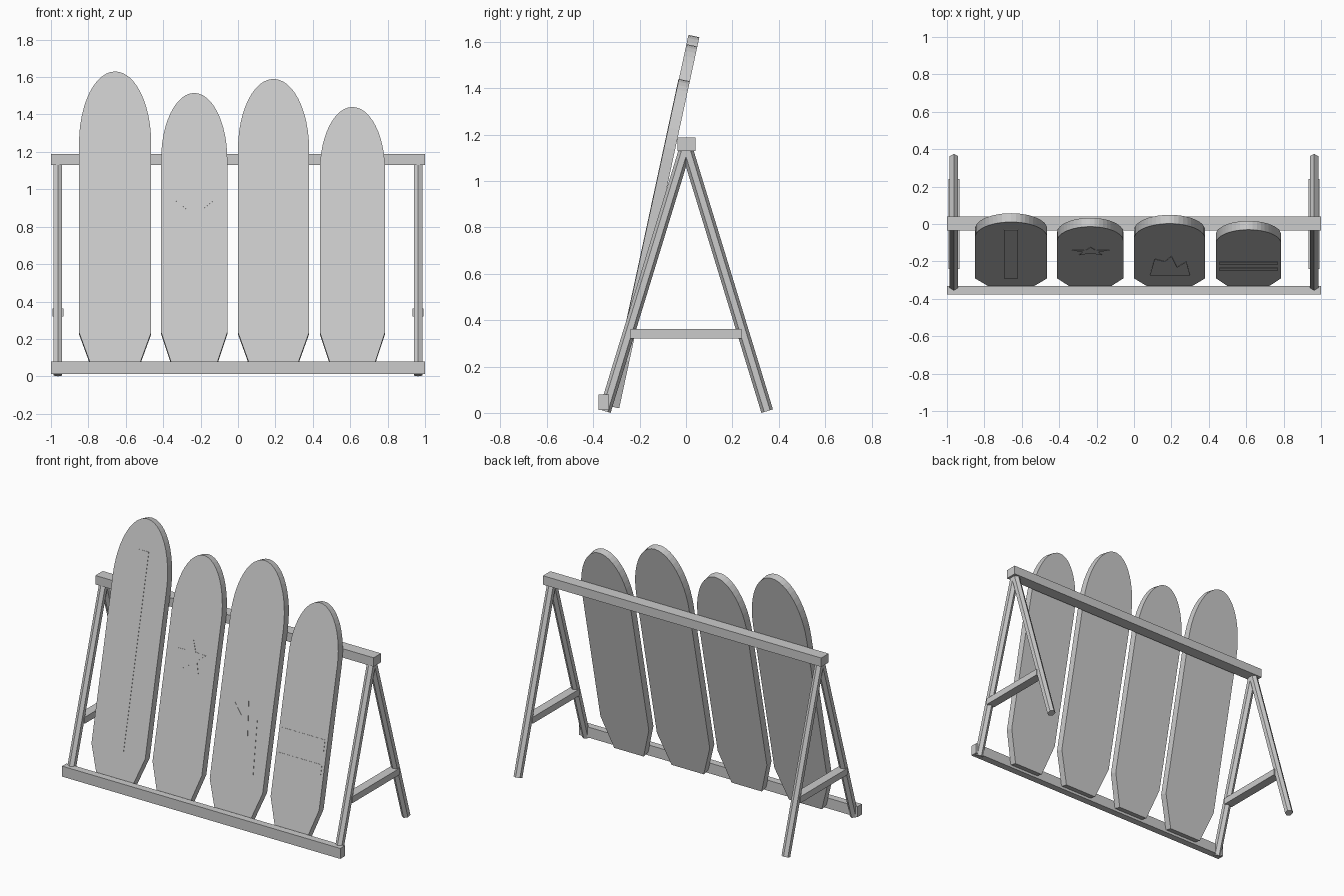
import bpy, bmesh, math
from mathutils import Vector

if "Cube" in bpy.data.objects:
    bpy.data.objects.remove(bpy.data.objects["Cube"])

grey = bpy.data.materials.new("light grey")
grey.diffuse_color = (0.6, 0.6, 0.6, 1)
grey.use_nodes = True
grey.node_tree.nodes["Principled BSDF"].inputs["Base Color"].default_value = grey.diffuse_color


def make_object(name, bm):
    bmesh.ops.recalc_face_normals(bm, faces=bm.faces)
    mesh = bpy.data.meshes.new(name)
    bm.to_mesh(mesh)
    bm.free()
    mesh.materials.append(grey)
    ob = bpy.data.objects.new(name, mesh)
    bpy.context.collection.objects.link(ob)
    return ob


def box(name, lo, hi):
    bm = bmesh.new()
    bmesh.ops.create_cube(bm, size=1)
    for v in bm.verts:
        v.co = Vector([(l + h) / 2 + c * (h - l) for l, h, c in zip(lo, hi, v.co)])
    return make_object(name, bm)


def hex_post(name, a, b, r):
    """Six-sided post from a to b, with corners toward front and back."""
    a, b = Vector(a), Vector(b)
    axis = (b - a).normalized()
    side = Vector((1, 0, 0))
    depth = axis.cross(side)
    bm = bmesh.new()
    rings = [[bm.verts.new(p + r * (math.sin(k * math.pi / 3) * side
                                    + math.cos(k * math.pi / 3) * depth))
              for k in range(6)] for p in (a, b)]
    for k in range(6):
        j = (k + 1) % 6
        bm.faces.new((rings[0][k], rings[0][j], rings[1][j], rings[1][k]))
    bm.faces.new(rings[0])
    bm.faces.new(rings[1])
    return make_object(name, bm)


# Leaning plane shared by all boards and their painted details
SLOPE = 0.216
TILT = math.atan(SLOPE)
BACK = Vector((0, math.cos(TILT), -math.sin(TILT)))
BOTTOM = 0.03


def leaning_plate(name, outline, near, far):
    """Extrude an (x, z) outline lying on the leaning plane."""
    bm = bmesh.new()
    base = [Vector((x, -0.335 + SLOPE * (z - BOTTOM), z)) for x, z in outline]
    rings = [[bm.verts.new(p + BACK * d) for p in base] for d in (near, far)]
    n = len(base)
    for k in range(n):
        j = (k + 1) % n
        bm.faces.new((rings[0][k], rings[0][j], rings[1][j], rings[1][k]))
    bm.faces.new(rings[0])
    bm.faces.new(rings[1])
    return make_object(name, bm)


def detail(name, outline):
    return leaning_plate(name, outline, -0.002, 0.001)


def rect(x0, x1, z0, z1):
    return [(x0, z0), (x1, z0), (x1, z1), (x0, z1)]


# Rails
box("top_rail", (-1, -0.036, 1.13), (1, 0.04, 1.188))
box("bottom_rail", (-1, -0.378, 0.012), (1, -0.332, 0.08))

# A-shaped end frames
for sx, side in ((-1, "left"), (1, "right")):
    x = sx * 0.963
    for sy, end in ((-1, "front"), (1, "back")):
        hex_post(f"{side}_{end}_leg", (x, sy * 0.35, 0.0076), (x, 0, 1.15), 0.026)
    box(f"{side}_crossbar", (x - 0.029, -0.24, 0.32), (x + 0.029, 0.24, 0.362))

# Boards: tapered foot, straight sides, rounded top
boards = [(-0.657, 0.193, 1.63), (-0.234, 0.177, 1.515),
          (0.19, 0.19, 1.59), (0.612, 0.174, 1.44)]
for i, (cx, hw, top) in enumerate(boards):
    h = 0.24 * (top - BOTTOM)
    outline = [(cx - hw * 0.61, BOTTOM), (cx + hw * 0.61, BOTTOM), (cx + hw, 0.235)]
    outline += [(cx + hw * math.cos(math.pi * k / 24),
                 top - h + h * math.sin(math.pi * k / 24)) for k in range(25)]
    outline.append((cx - hw, 0.235))
    leaning_plate(f"board_{i + 1}", outline, 0, 0.048)

# Thin details on the board fronts
detail("long_stripe", rect(-0.695, -0.619, 0.24, 1.44))
star = []
for k in range(10):
    r, a = (0.105, 0.044)[k % 2], math.pi / 2 + k * math.pi / 5
    star.append((-0.232 + r * math.cos(a), 0.905 + r * math.sin(a)))
detail("star", star)
detail("flame", [(0.085, 0.31), (0.30, 0.31), (0.28, 0.655), (0.23, 0.515),
                 (0.20, 0.79), (0.165, 0.655), (0.11, 0.72)])
for k, z in enumerate((0.43, 0.58)):
    detail(f"cross_stripe_{k + 1}", rect(0.457, 0.767, z, z + 0.075))
